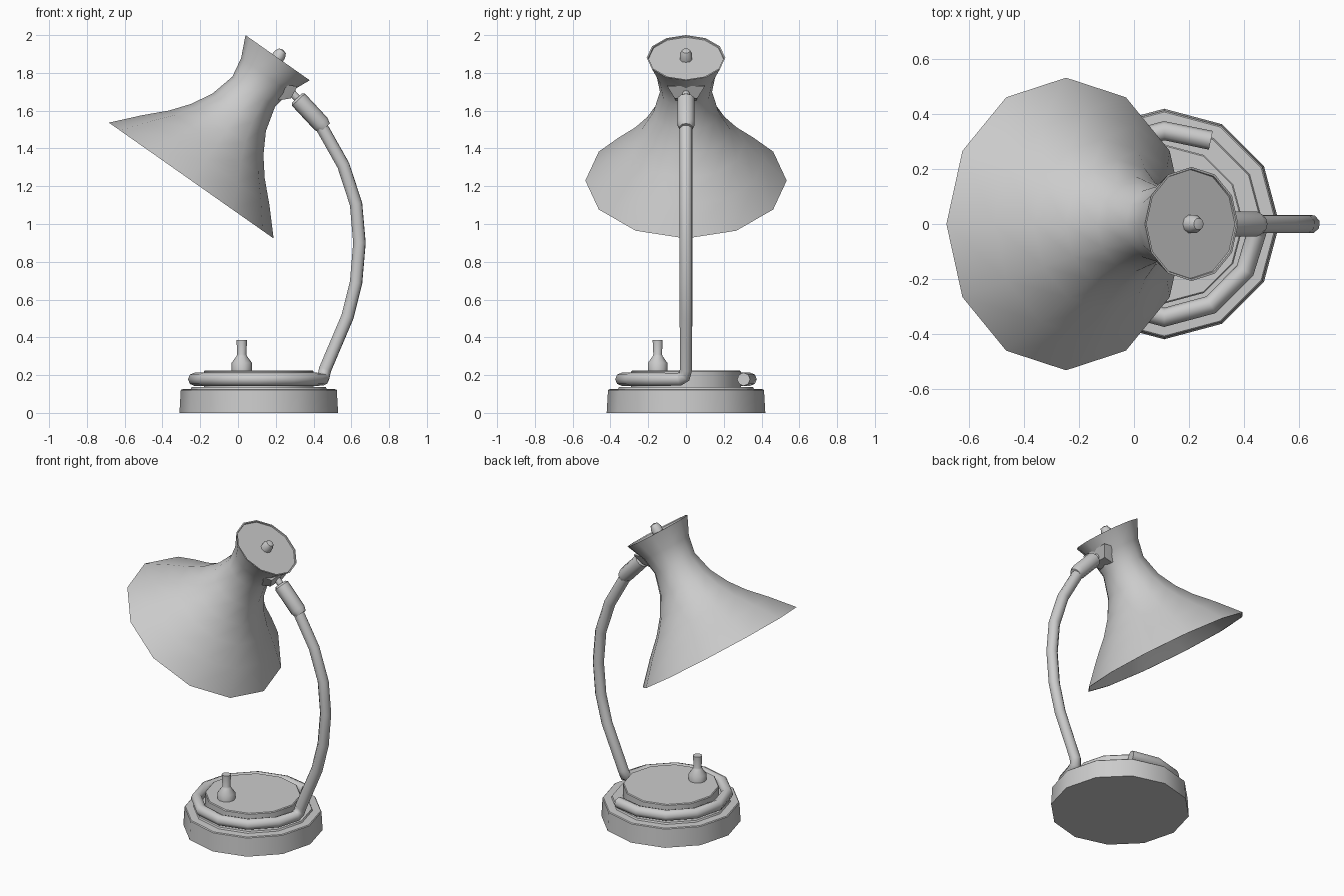
import bpy, bmesh, math
from mathutils import Vector, Matrix

if "Cube" in bpy.data.objects:
    bpy.data.objects.remove(bpy.data.objects["Cube"])


def finish(ob, angle=40):
    bpy.ops.object.select_all(action='DESELECT')
    ob.select_set(True)
    bpy.context.view_layer.objects.active = ob
    bpy.ops.object.shade_smooth_by_angle(angle=math.radians(angle))


def add_mesh(name, bm, angle=40):
    bmesh.ops.recalc_face_normals(bm, faces=bm.faces)
    me = bpy.data.meshes.new(name)
    bm.to_mesh(me)
    bm.free()
    ob = bpy.data.objects.new(name, me)
    bpy.context.collection.objects.link(ob)
    finish(ob, angle)
    return ob


def lathe(name, profile, origin, axis=(0, 0, 1), sides=12):
    """Revolve (radius, height) points that start and end on the axis."""
    ax = Vector(axis).normalized()
    mat = Matrix.Translation(origin) @ Matrix.Rotation(math.atan2(ax.x, ax.z), 4, 'Y')
    bm = bmesh.new()
    rings = []
    for r, h in profile:
        n = sides if r > 0 else 1
        rings.append([bm.verts.new(mat @ Vector((r * math.cos(2 * math.pi * i / n),
                                                 r * math.sin(2 * math.pi * i / n), h)))
                      for i in range(n)])
    for a, b in zip(rings, rings[1:]):
        for i in range(sides):
            j = (i + 1) % sides
            quad = [a[i % len(a)], a[j % len(a)], b[j % len(b)], b[i % len(b)]]
            bm.faces.new(list(dict.fromkeys(quad)))
    return add_mesh(name, bm)


def tube(name, pts, radius):
    cu = bpy.data.curves.new(name, 'CURVE')
    cu.dimensions = '3D'
    cu.bevel_depth = radius
    cu.bevel_resolution = 2
    cu.use_fill_caps = True
    sp = cu.splines.new('POLY')
    sp.points.add(len(pts) - 1)
    for p, co in zip(sp.points, pts):
        p.co = (*co, 1)
    ob = bpy.data.objects.new(name, cu)
    bpy.context.collection.objects.link(ob)
    bpy.ops.object.select_all(action='DESELECT')
    ob.select_set(True)
    bpy.context.view_layer.objects.active = ob
    bpy.ops.object.convert(target='MESH')
    finish(bpy.context.object, 50)


BX = 0.11  # base centre

# weighted base with raised drum
lathe("base", [(0, 0), (0.42, 0), (0.413, 0.12), (0.408, 0.125), (0.36, 0.127),
               (0.355, 0.137), (0.29, 0.137), (0.29, 0.22), (0.285, 0.225), (0.0, 0.225)],
      (BX, 0, 0))

# toggle switch
lathe("switch", [(0, 0.22), (0.054, 0.22), (0.054, 0.265), (0.028, 0.3), (0.024, 0.31),
                 (0.028, 0.385), (0, 0.385)], (0.02, -0.15, 0), sides=10)

# tube coiled around the drum, then rising as the arm
path = [(0.28, 0.305, 0.178)]
path += [(BX + 0.34 * math.cos(math.radians(a)), 0.34 * math.sin(math.radians(a)), 0.178)
         for a in range(90, 331, 30)]
path += [(0.446, -0.035, 0.178), (0.453, -0.008, 0.193)]
path += [(x, 0, z) for x, z in [(0.461, 0.23), (0.58, 0.51), (0.625, 0.69), (0.643, 0.9),
                                (0.625, 1.105), (0.558, 1.31), (0.445, 1.51)]]
tube("arm", path, 0.035)

# socket and pin joining the arm to the shade
lathe("arm_socket", [(0, 0), (0.036, 0), (0.047, 0.03), (0.047, 0.205), (0.036, 0.217),
                     (0.02, 0.217), (0.02, 0.29), (0, 0.29)],
      (0.46, 0, 1.508), (-0.68, 0, 0.73), sides=10)

# bracket on the shade neck
bm = bmesh.new()
for s in (-1, 1):
    for x, y, z in [(0.315, 0.1, 1.73), (0.25, 0.1, 1.735), (0.28, 0.06, 1.665),
                    (0.22, 0.055, 1.655), (0.19, 0.06, 1.67)]:
        bm.verts.new((x, s * y, z))
bmesh.ops.convex_hull(bm, input=bm.verts)
add_mesh("shade_bracket", bm, 20)

# tilted flared shade, thin-walled and open below
axis = Vector((0.575, 0, 0.818)).normalized()
foot = Vector((-0.2475, 0, 1.23))
outer = [(0.533, 0), (0.413, 0.132), (0.31, 0.235), (0.235, 0.33), (0.173, 0.441),
         (0.138, 0.575), (0.157, 0.683), (0.208, 0.795)]
inner = [(r - 0.009, h) for r, h in outer[:-1]] + [(0.19, 0.775)]
lathe("shade", [(0, 0.775)] + inner[::-1] + outer + [(0.2, 0.795), (0.198, 0.788), (0, 0.788)],
      foot, axis)

# finial knob on the shade cap
lathe("finial", [(0, 0.78), (0.034, 0.78), (0.034, 0.815), (0.022, 0.84), (0, 0.846)],
      foot, axis, sides=10)
